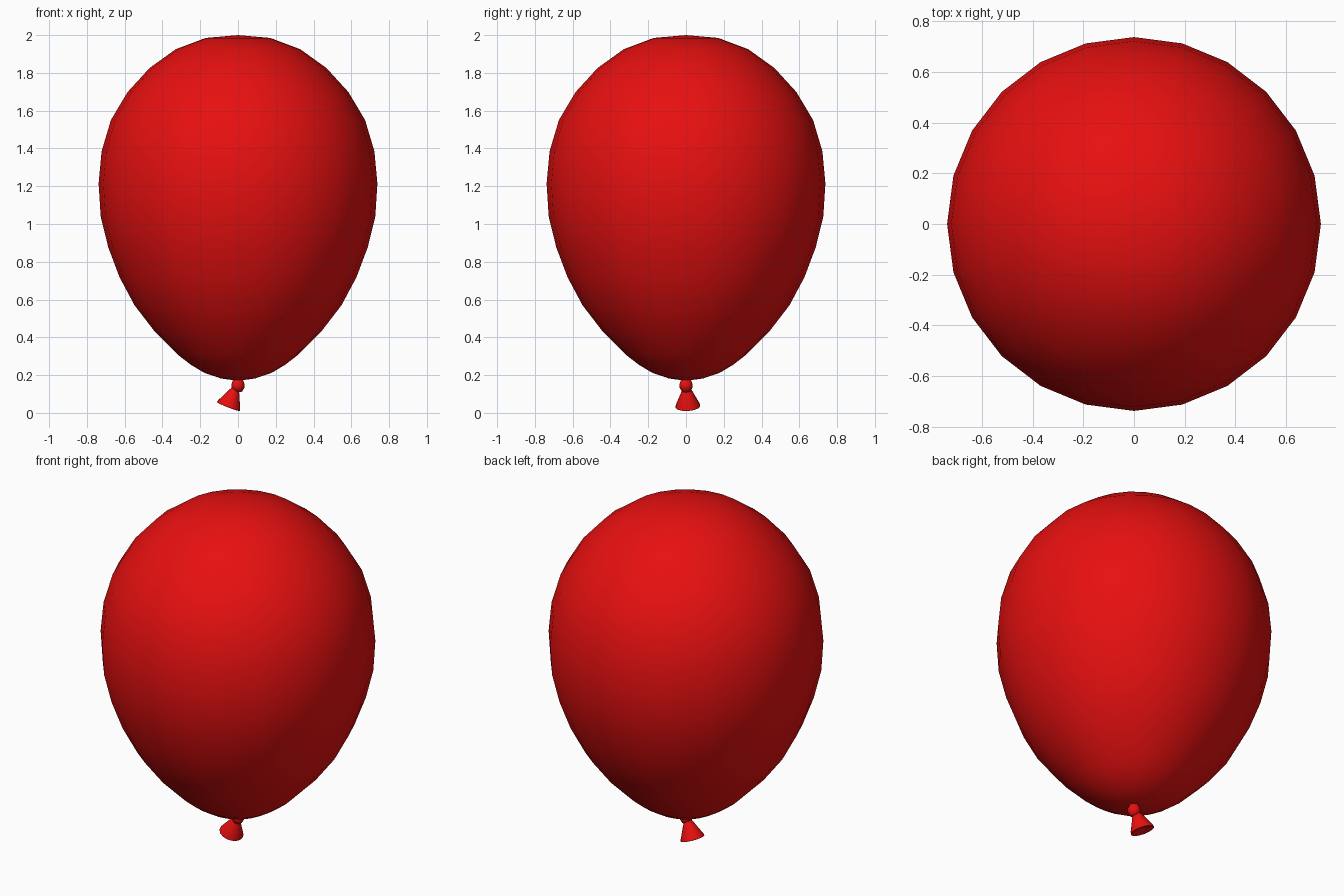
import bpy, bmesh, math
from mathutils import Matrix, Vector

if "Cube" in bpy.data.objects:
    bpy.data.objects.remove(bpy.data.objects["Cube"])

red = bpy.data.materials.new("balloon red")
red.diffuse_color = (0.8, 0.005, 0.005, 1)
red.use_nodes = True
red.node_tree.nodes["Principled BSDF"].inputs["Base Color"].default_value = red.diffuse_color


def lathe(name, profile, sides, matrix=Matrix()):
    """Spin (radius, height) points, listed from bottom to top, about local z."""
    bm = bmesh.new()
    rings = []
    for r, z in profile:
        if r == 0:
            rings.append([bm.verts.new((0, 0, z))] * sides)
        else:
            rings.append([bm.verts.new((r * math.cos(2 * math.pi * i / sides),
                                        r * math.sin(2 * math.pi * i / sides), z))
                          for i in range(sides)])
    for a, b in zip(rings, rings[1:]):
        for i in range(sides):
            j = (i + 1) % sides
            bm.faces.new(list(dict.fromkeys((a[i], a[j], b[j], b[i]))))
    bm.transform(matrix)
    mesh = bpy.data.meshes.new(name)
    bm.to_mesh(mesh)
    bm.free()
    mesh.materials.append(red)
    obj = bpy.data.objects.new(name, mesh)
    bpy.context.collection.objects.link(obj)
    bpy.ops.object.select_all(action='DESELECT')
    obj.select_set(True)
    bpy.context.view_layer.objects.active = obj
    bpy.ops.object.shade_smooth_by_angle(angle=math.radians(50))
    return obj


# Inflated body
lathe("balloon_body", [
    (0, 0.17), (0.09, 0.182), (0.18, 0.213), (0.25, 0.255), (0.315, 0.305),
    (0.442, 0.432), (0.548, 0.57), (0.627, 0.718), (0.687, 0.877),
    (0.727, 1.04), (0.738, 1.215), (0.722, 1.385), (0.673, 1.55),
    (0.585, 1.698), (0.468, 1.826), (0.33, 1.925), (0.171, 1.985), (0, 2.0)], 24)

# Tied knot under the body
lathe("knot", [(0, 0.107), (0.022, 0.113), (0.035, 0.135), (0.035, 0.152),
               (0.026, 0.175), (0, 0.185)], 12)

# Flared mouth, tilted to the left, hollow underneath
axis = Vector((0.36, -0.06, 0.93))
tilt = axis.to_track_quat('Z', 'Y').to_matrix().to_4x4()
lathe("mouth_flare", [(0, 0.03), (0.03, 0.018), (0.057, 0.0), (0.066, 0.002),
                      (0.063, 0.014), (0.046, 0.05), (0.03, 0.085), (0.02, 0.102),
                      (0, 0.105)], 16,
      Matrix.Translation((-0.051, 0.01, 0.032)) @ tilt)
